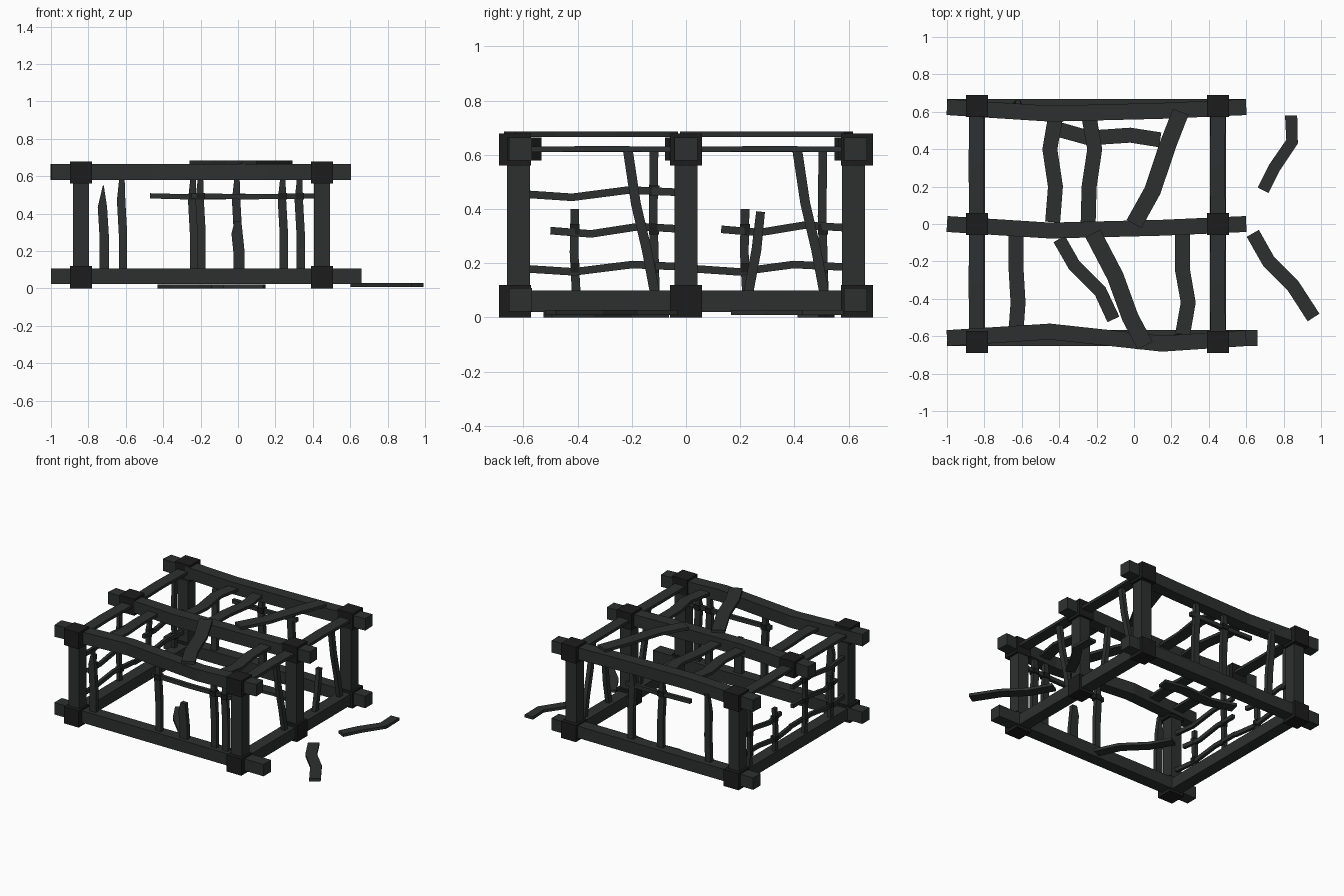
import bpy, bmesh
from mathutils import Vector

if "Cube" in bpy.data.objects:
    bpy.data.objects.remove(bpy.data.objects["Cube"])

def material(name, c):
    m = bpy.data.materials.new(name)
    m.diffuse_color = (*c, 1)
    m.use_nodes = True
    m.node_tree.nodes["Principled BSDF"].inputs["Base Color"].default_value = m.diffuse_color
    return m

WOOD = material("charred_wood", (0.027, 0.03, 0.03))
DARK = material("dark_joint", (0.012, 0.012, 0.012))

def finish(name, bm, mat):
    bmesh.ops.recalc_face_normals(bm, faces=bm.faces)
    me = bpy.data.meshes.new(name)
    bm.to_mesh(me)
    bm.free()
    me.materials.append(mat)
    ob = bpy.data.objects.new(name, me)
    bpy.context.collection.objects.link(ob)
    return ob

def box(name, center, size, mat=DARK):
    bm = bmesh.new()
    bmesh.ops.create_cube(bm, size=1)
    for v in bm.verts:
        v.co = Vector(center) + Vector(a * b for a, b in zip(v.co, size))
    return finish(name, bm, mat)

def strip(name, pts, width, thick, normal, tip=1.0):
    """Rectangular bar along a bent path; normal is the thickness direction."""
    pts = [Vector(p) for p in pts]
    n = Vector(normal)
    bm = bmesh.new()
    rings = []
    for i, p in enumerate(pts):
        t = pts[min(i + 1, len(pts) - 1)] - pts[max(i - 1, 0)]
        s = t.cross(n).normalized() * width / 2
        if i == len(pts) - 1:
            s *= tip
        h = n * thick / 2
        rings.append([bm.verts.new(p + q) for q in (s + h, s - h, -s - h, -s + h)])
    for a, b in zip(rings, rings[1:]):
        for k in range(4):
            bm.faces.new((a[k], a[(k + 1) % 4], b[(k + 1) % 4], b[k]))
    bm.faces.new(rings[0])
    bm.faces.new(rings[-1])
    return finish(name, bm, WOOD)

X, Y, Z = (1, 0, 0), (0, 1, 0), (0, 0, 1)
XL, XR, YS = -0.84, 0.45, 0.63

# corner posts with joint blocks
for x in (XL, XR):
    for y in (-YS, 0, YS):
        box("top_joint", (x, y, 0.62), (0.118, 0.118, 0.118))
        if y or x == XR:
            box("bottom_joint", (x, y, 0.06), (0.118, 0.118, 0.12))
            box("post", (x, y * 0.98, 0.33), (0.085, 0.085, 0.5), WOOD)

# long lower beams and side sills
box("front_sill", (-0.17, -0.61, 0.065), (1.66, 0.085, 0.085), WOOD)
box("back_sill", (-0.2, 0.625, 0.065), (1.6, 0.085, 0.085), WOOD)
for x in (XL, XR):
    box("side_sill", (x, 0, 0.06), (0.085, 1.24, 0.08), WOOD)

# bent upper beams
for name, ys in (("front_top_beam", (-0.61, -0.575, -0.64, -0.61)),
                 ("middle_top_beam", (0, -0.035, -0.02, 0)),
                 ("back_top_beam", (0.625, 0.59, 0.605, 0.625))):
    xs = (-1, -0.45, 0.15, 0.6)
    strip(name, [(x, y, 0.622) for x, y in zip(xs, ys)], 0.085, 0.085, Z)

# thin side rails at the top
for x in (XL, XR):
    for y in (-0.31, 0.31):
        strip("side_rail", [(x, y - 0.3, 0.62), (x - 0.005, y, 0.622), (x, y + 0.3, 0.62)],
              0.08, 0.02, Z)

# roof slats, loose boards on top, and boards fallen on the ground
def board(name, z, *xy, width=0.08):
    strip(name, [(x, y, z) for x, y in xy], width, 0.02, Z)

board("roof_slat", 0.62, (-0.42, 0.57), (-0.45, 0.4), (-0.42, 0.2), (-0.435, 0.01))
board("roof_slat", 0.62, (-0.24, 0.57), (-0.21, 0.4), (-0.24, 0.2), (-0.245, 0.01))
board("roof_slat", 0.62, (0.26, -0.05), (0.26, -0.25), (0.29, -0.42), (0.26, -0.59))
board("roof_slat", 0.62, (-0.63, -0.05), (-0.63, -0.25), (-0.62, -0.42), (-0.63, -0.56))
board("loose_roof_board", 0.675, (0.25, 0.6), (0.18, 0.42), (0.1, 0.18), (0.0, 0.0), width=0.09)
board("loose_roof_board", 0.675, (-0.22, -0.05), (-0.1, -0.28), (-0.02, -0.5), (0.06, -0.65), width=0.09)
board("fallen_board", 0.01, (-0.42, 0.51), (-0.24, 0.46), (-0.02, 0.475), (0.14, 0.45))
board("fallen_board", 0.01, (-0.4, -0.08), (-0.32, -0.22), (-0.18, -0.36), (-0.11, -0.51), width=0.07)
board("fallen_board", 0.018, (0.84, 0.58), (0.845, 0.44), (0.75, 0.3), (0.69, 0.18), width=0.065)
board("fallen_board", 0.018, (0.635, -0.05), (0.72, -0.2), (0.85, -0.33), (0.96, -0.5), width=0.075)

# front and back wall pickets
def picket(x, y, top, width=0.045, tip=0.6, lean=0.0):
    zs = (0.09, 0.09 + (top - 0.09) * 0.4, 0.09 + (top - 0.09) * 0.75, top)
    dx = (0.005, 0.005, -0.005, 0)
    strip("picket", [(x + d, y + lean * k / 3, z) for k, (d, z) in enumerate(zip(dx, zs))],
          width, 0.03, Y, tip)

FY, BY = -0.61, 0.615
picket(-0.72, FY, 0.55, 0.05, 0.1)
for x in (-0.2, 0.24, 0.33):
    picket(x, FY, 0.6)
picket(0.0, FY, 0.36, 0.06)
for x, lean in ((-0.62, 0.03), (-0.24, 0), (-0.005, 0)):
    picket(x, BY, 0.6, 0.045, 0.6, lean)
strip("front_wall_rail", [(-0.25, FY, 0.495), (0.05, FY, 0.49), (0.42, FY, 0.495)], 0.028, 0.025, Y)
strip("back_wall_rail", [(-0.47, BY, 0.495), (-0.2, BY, 0.488), (0.04, BY, 0.493)], 0.028, 0.025, Y)
for x, y in ((-0.2, FY), (0.24, FY), (0.33, FY), (-0.24, BY)):
    box("wall_lashing", (x, y, 0.492), (0.045, 0.045, 0.035))

# left wall lattice
def rail(y0, y1, z):
    d = y1 - y0
    strip("lattice_rail", [(XL, y0, z), (XL - 0.01, y0 + d * 0.3, z - 0.012),
                           (XL - 0.01, y0 + d * 0.65, z + 0.015), (XL, y1, z + 0.005)], 0.028, 0.022, X)

def upright(y, top):
    strip("lattice_upright", [(XL - 0.02, y + 0.005, 0.09), (XL - 0.02, y - 0.003, top * 0.6),
                              (XL - 0.015, y, top)], 0.032, 0.025, X)

rail(-0.6, 0.02, 0.18)
rail(0.02, 0.6, 0.18)
rail(-0.5, 0.0, 0.32)
rail(0.13, 0.6, 0.325)
rail(-0.6, 0.0, 0.455)
for y, top in ((-0.41, 0.4), (-0.118, 0.62), (0.218, 0.4), (0.505, 0.62)):
    upright(y, top)
    box("lattice_lashing", (XL - 0.015, y, 0.325), (0.04, 0.036, 0.038))
    box("lattice_lashing", (XL - 0.015, y, 0.183), (0.04, 0.034, 0.034))
box("lattice_lashing", (XL - 0.015, -0.116, 0.468), (0.04, 0.036, 0.036))

# right wall slanted bars
for y in (0, 0.625):
    strip("slanted_bar", [(XR, y - 0.215, 0.62), (XR, y - 0.185, 0.42),
                          (XR, y - 0.145, 0.25), (XR, y - 0.115, 0.09)], 0.036, 0.03, X)
strip("broken_bar", [(XR, 0.23, 0.09), (XR, 0.26, 0.25), (XR, 0.275, 0.39)], 0.036, 0.03, X, 0.9)
